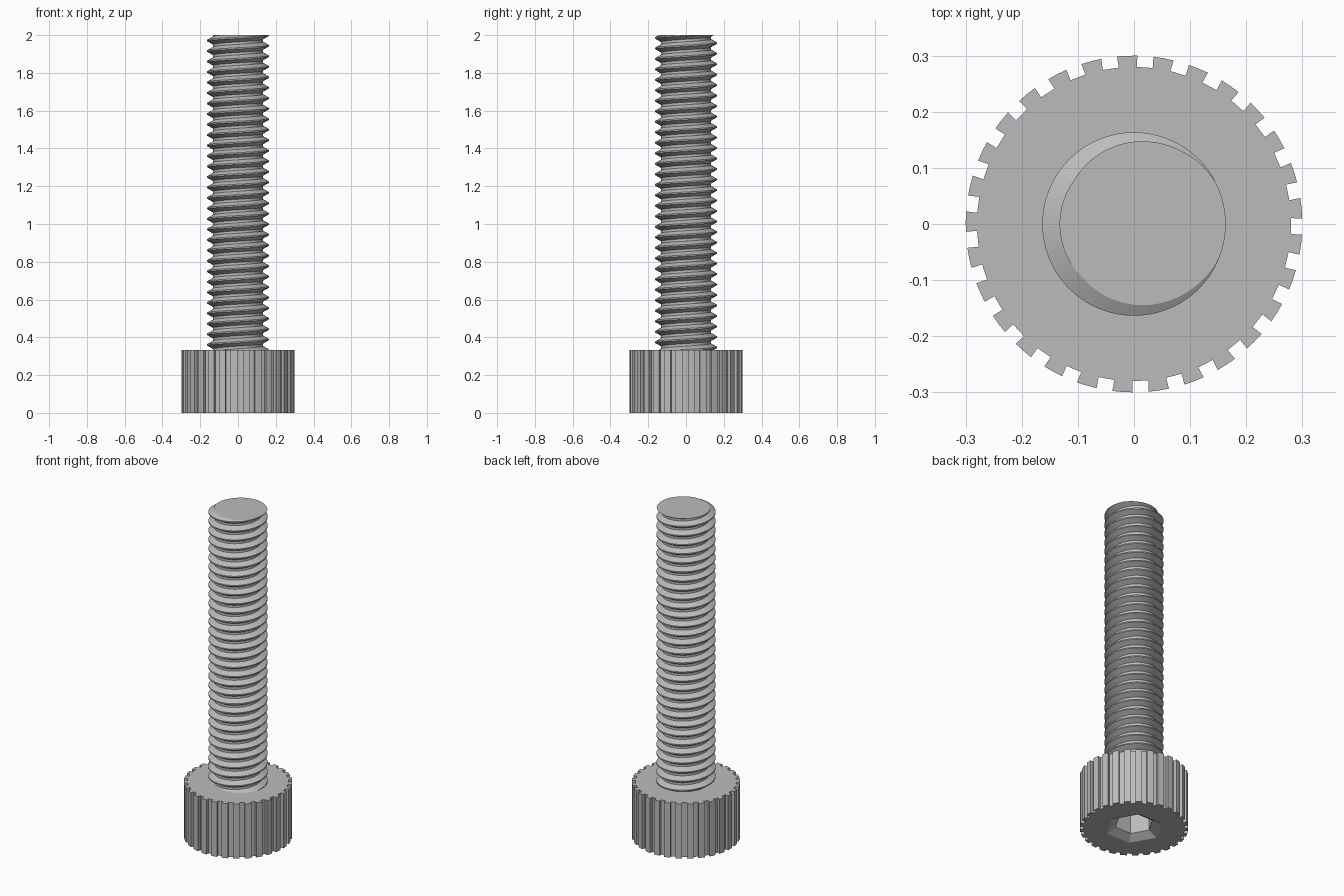
import bpy, bmesh
from math import sin, cos, pi, radians, asin
from mathutils import Vector

cube = bpy.data.objects.get("Cube")
if cube:
    bpy.data.objects.remove(cube, do_unlink=True)

steel = bpy.data.materials.new("grey steel")
steel.use_nodes = True
GREY = (0.5, 0.5, 0.5, 1)
steel.diffuse_color = GREY
steel.node_tree.nodes["Principled BSDF"].inputs["Base Color"].default_value = GREY

PITCH = 1 / 18
HEAD_TOP = PITCH * 6
TOP = 2.0


def finish(name, bm):
    """Turn a bmesh into a shaded object."""
    bmesh.ops.recalc_face_normals(bm, faces=bm.faces)
    mesh = bpy.data.meshes.new(name)
    bm.to_mesh(mesh)
    bm.free()
    mesh.materials.append(steel)
    obj = bpy.data.objects.new(name, mesh)
    bpy.context.collection.objects.link(obj)
    bpy.ops.object.select_all(action='DESELECT')
    obj.select_set(True)
    bpy.context.view_layer.objects.active = obj
    bpy.ops.object.shade_smooth_by_angle(angle=radians(25))


def polar(r, a):
    return Vector((r * cos(a), r * sin(a)))


def ring(bm, points, z):
    return [bm.verts.new((p.x, p.y, z)) for p in points]


def bridge(bm, a, b):
    n = len(a)
    for i in range(n):
        j = (i + 1) % n
        bm.faces.new((a[i], a[j], b[j], b[i]))


# Knurled head: parallel-sided slots cut around the rim
TEETH = 29
R_OUT, R_SLOT, SLOT = 0.30, 0.28, 0.0285
outline = []
for t in range(TEETH):
    mid = radians(92.3) + t * 2 * pi / TEETH
    half_out = pi / TEETH - asin(SLOT / 2 / R_OUT)
    half_in = pi / TEETH - asin(SLOT / 2 / R_SLOT)
    outline.append(polar(R_SLOT, mid - half_in))
    outline += [polar(R_OUT, mid + k * half_out) for k in (-1, 0, 1)]
    outline.append(polar(R_SLOT, mid + half_in))

bm = bmesh.new()
low, high = ring(bm, outline, 0), ring(bm, outline, HEAD_TOP)
bridge(bm, low, high)
bm.faces.new(high)

# Hexagonal socket with a tapered mouth
hexes = [ring(bm, [polar(r, k * pi / 3) for k in range(6)], z)
         for r, z in ((0.16, 0), (0.108, 0.03), (0.108, 0.17))]
bridge(bm, hexes[0], hexes[1])
bridge(bm, hexes[1], hexes[2])
bm.faces.new(hexes[2])
rim = [e for e in bm.edges if e.is_boundary]
bmesh.ops.triangle_fill(bm, edges=rim, use_beauty=True)
finish("knurled_head", bm)

# Threaded shank: one helical profile swept upwards, trimmed flat at the ends
SIDES, TURNS = 72, 34
R_ROOT, R_CREST = 0.1326, 0.1635
PROFILE = ((R_CREST, -0.0625), (R_CREST, 0.0625), (R_ROOT, 0.38), (R_ROOT, 0.62))
START = TOP - 32 * PITCH
bm = bmesh.new()
rows = []
for i in range(SIDES * TURNS + 1):
    a = 2 * pi * i / SIDES
    z = START + PITCH * i / SIDES
    rows.append([bm.verts.new((*polar(r, a + radians(5)), z + h * PITCH))
                 for r, h in PROFILE])
for i in range(SIDES * TURNS):
    a, b = rows[i], rows[i + 1]
    for k in range(len(PROFILE) - 1):
        bm.faces.new((a[k], b[k], b[k + 1], a[k + 1]))
    if i + 1 + SIDES < len(rows):
        c, d = rows[i + SIDES], rows[i + 1 + SIDES]
        bm.faces.new((a[-1], b[-1], d[0], c[0]))
for z, side in ((TOP, 1), (HEAD_TOP - 0.02, -1)):
    cut = bmesh.ops.bisect_plane(
        bm, geom=bm.verts[:] + bm.edges[:] + bm.faces[:], dist=1e-6,
        plane_co=(0, 0, z), plane_no=(0, 0, side), clear_outer=True)
    edges = [e for e in cut["geom_cut"] if isinstance(e, bmesh.types.BMEdge)]
    bmesh.ops.contextual_create(bm, geom=edges)
finish("threaded_shank", bm)
